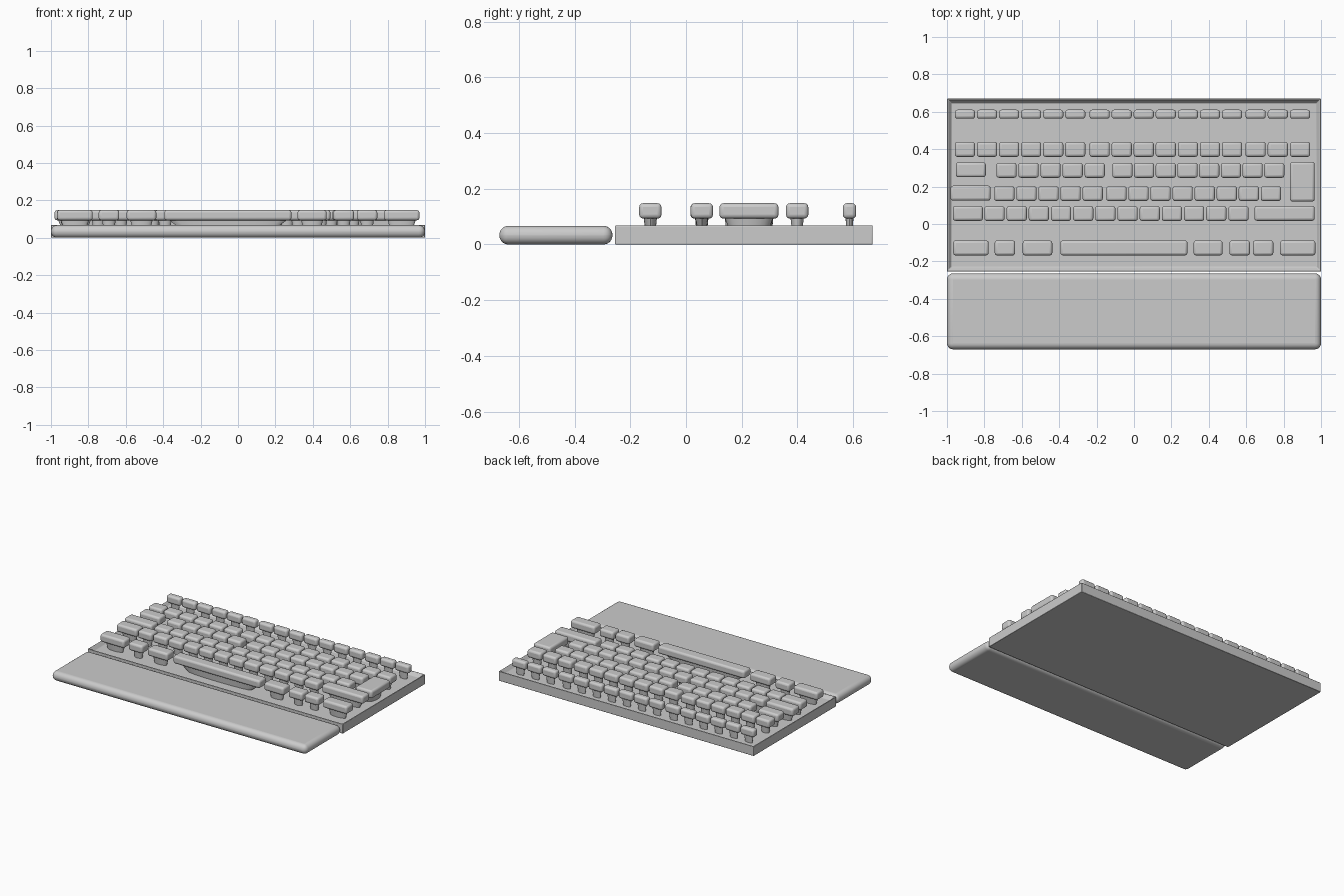
import bpy, bmesh, math
from mathutils import Matrix

if "Cube" in bpy.data.objects:
    bpy.data.objects.remove(bpy.data.objects["Cube"])


def finish(bm, name):
    bmesh.ops.recalc_face_normals(bm, faces=bm.faces)
    me = bpy.data.meshes.new(name)
    bm.to_mesh(me)
    bm.free()
    ob = bpy.data.objects.new(name, me)
    bpy.context.collection.objects.link(ob)
    bpy.ops.object.select_all(action='DESELECT')
    bpy.context.view_layer.objects.active = ob
    ob.select_set(True)
    bpy.ops.object.shade_smooth_by_angle(angle=math.radians(35))
    return ob


def box(bm, center, size):
    m = Matrix.Translation(center) @ Matrix.Diagonal((*size, 1))
    bmesh.ops.create_cube(bm, size=1, matrix=m)


def bevel(ob, width, segments):
    mod = ob.modifiers.new("Bevel", 'BEVEL')
    mod.width = width
    mod.segments = segments
    mod.limit_method = 'ANGLE'
    mod.angle_limit = math.radians(50)


# Case: shallow tray with a thin rim and sloping inner walls
bm = bmesh.new()
box(bm, (0, 0.2075, 0.034), (2, 0.925, 0.068))
bm.faces.ensure_lookup_table()
top = max(bm.faces, key=lambda f: f.calc_center_median().z)
bmesh.ops.inset_region(bm, faces=[top], thickness=0.009)
bmesh.ops.inset_region(bm, faces=[top], thickness=0.026)
for v in top.verts:
    v.co.z = 0.045
bevel(finish(bm, "case"), 0.004, 2)

# Wrist rest: fully rounded slab
bm = bmesh.new()
box(bm, (0, -0.467, 0.0335), (2, 0.406, 0.067))
bevel(finish(bm, "wrist_rest"), 0.0325, 6)

# Key layout: (name, x, y, width, depth)
keys = []


def run(name, start, pitch, count, y, depth=0.08):
    for i in range(count):
        keys.append((name, start + pitch * i, y, 0.108, depth))


for name, y, depth in (("function_key", 0.587, 0.048), ("number_key", 0.399, 0.08)):
    run(name, -0.904, 0.118, 6, y, depth)
    run(name, -0.184, 0.118, 7, y, depth)
    run(name, 0.65, 0.119, 3, y, depth)
run("upper_key", -0.682, 0.118, 5, 0.287)
run("upper_key", -0.062, 0.116, 8, 0.287)
run("home_key", -0.693, 0.118, 5, 0.163)
run("home_key", -0.094, 0.118, 8, 0.163)
run("lower_key", -0.746, 0.1186, 12, 0.056)
keys += [
    ("tab_key", -0.872, 0.29, 0.16, 0.08),
    ("caps_key", -0.874, 0.165, 0.214, 0.08),
    ("left_shift_key", -0.888, 0.057, 0.16, 0.08),
    ("right_shift_key", 0.805, 0.057, 0.322, 0.08),
    ("enter_key", 0.9, 0.226, 0.132, 0.212),
    ("space_bar", -0.054, -0.128, 0.68, 0.08),
]
for x, w in ((-0.872, 0.19), (-0.69, 0.11), (-0.516, 0.158), (0.396, 0.155),
             (0.565, 0.11), (0.69, 0.11), (0.875, 0.19)):
    keys.append(("bottom_key", x, -0.128, w, 0.08))

# Key caps (one rounded block per key, joined per key group)
for name in dict.fromkeys(k[0] for k in keys):
    bm = bmesh.new()
    for n, x, y, w, d in keys:
        if n == name:
            box(bm, (x, y, 0.1205), (w, d, 0.055))
    bevel(finish(bm, name), 0.014, 3)

# Switch stems: tapered oval posts under every cap
bm = bmesh.new()
for n, x, y, w, d in keys:
    sx, sy = (max(0.6 * s, s - 0.036) for s in (w, d))
    m = Matrix.Translation((x, y, 0.071)) @ Matrix.Diagonal((sx, sy, 1, 1))
    bmesh.ops.create_cone(bm, cap_ends=True, segments=24, radius1=0.38,
                          radius2=0.5, depth=0.056, matrix=m)
finish(bm, "switch_stems")
